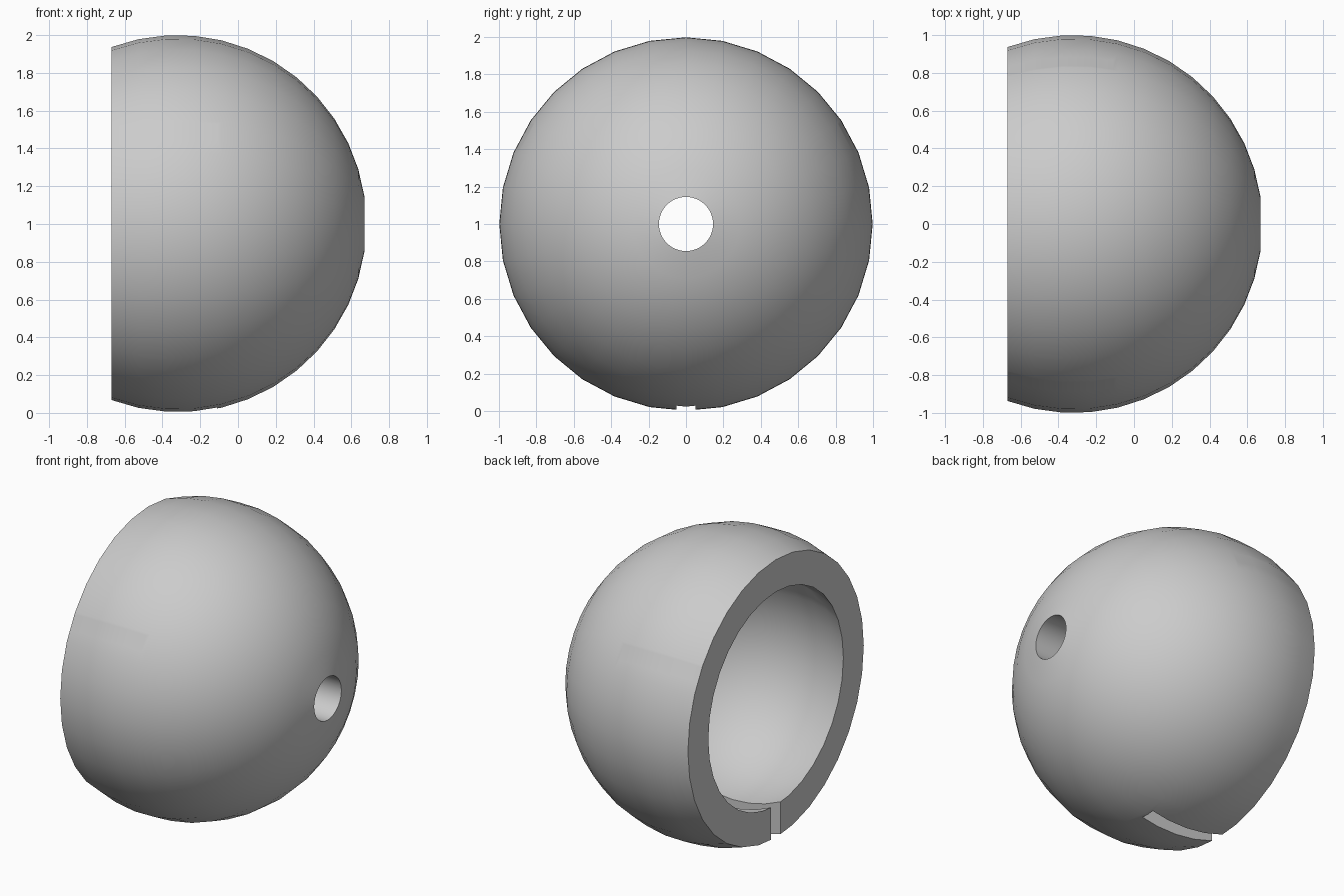
import bpy, bmesh, math
from mathutils import Matrix, Vector

cube = bpy.data.objects.get("Cube")
if cube:
    bpy.data.objects.remove(cube, do_unlink=True)

CENTRE = Vector((-0.32, 0, 1))
OUTER, INNER = 1.0, 0.8      # shell radii
HOLE, RIM = 0.145, -0.35     # hole radius, rim plane relative to the centre
SEGMENTS = 32

grey = bpy.data.materials.new("grey")
grey.use_nodes = True
colour = (0.6, 0.6, 0.6, 1)
grey.diffuse_color = colour
grey.node_tree.nodes["Principled BSDF"].inputs["Base Color"].default_value = colour


def make_object(name, bm):
    bmesh.ops.recalc_face_normals(bm, faces=bm.faces[:])
    mesh = bpy.data.meshes.new(name)
    bm.to_mesh(mesh)
    bm.free()
    mesh.materials.append(grey)
    obj = bpy.data.objects.new(name, mesh)
    bpy.context.collection.objects.link(obj)
    return obj


def arc(radius, steps=12):
    """Profile from the open rim to the edge of the end hole."""
    start, end = math.acos(RIM / radius), math.asin(HOLE / radius)
    angles = [start + (end - start) * i / steps for i in range(steps + 1)]
    return [(radius * math.cos(a), radius * math.sin(a)) for a in angles]


# Hollow shell: closed wall profile turned around the x axis
profile = arc(OUTER) + arc(INNER)[::-1]
bm = bmesh.new()
rings = []
for s in range(SEGMENTS):
    turn = Matrix.Rotation(math.tau * s / SEGMENTS, 4, "X")
    rings.append([bm.verts.new(CENTRE + turn @ Vector((x, 0, r))) for x, r in profile])
for s, ring in enumerate(rings):
    following = rings[(s + 1) % SEGMENTS]
    for i in range(len(ring)):
        j = (i + 1) % len(ring)
        bm.faces.new((ring[i], ring[j], following[j], following[i]))
shell = make_object("hollow_shell", bm)

# Three slots in the rim, evenly spaced, one at the bottom
bpy.context.view_layer.objects.active = shell
shell.select_set(True)
for k in range(3):
    bm = bmesh.new()
    bmesh.ops.create_cube(bm, size=1)
    size = Matrix.Diagonal((0.76, 0.1, 0.7, 1))
    place = Matrix.Translation((-0.17, 0, -0.9))
    turn = Matrix.Rotation(math.tau * k / 3, 4, "X")
    bm.transform(Matrix.Translation(CENTRE) @ turn @ place @ size)
    cutter = make_object("slot_cutter", bm)
    cutter.hide_render = True
    cut = shell.modifiers.new("slot", "BOOLEAN")
    cut.operation = "DIFFERENCE"
    cut.solver = "EXACT"
    cut.object = cutter
    bpy.ops.object.modifier_apply(modifier=cut.name)
    bpy.data.objects.remove(cutter, do_unlink=True)

bpy.ops.object.shade_smooth_by_angle(angle=math.radians(30))
